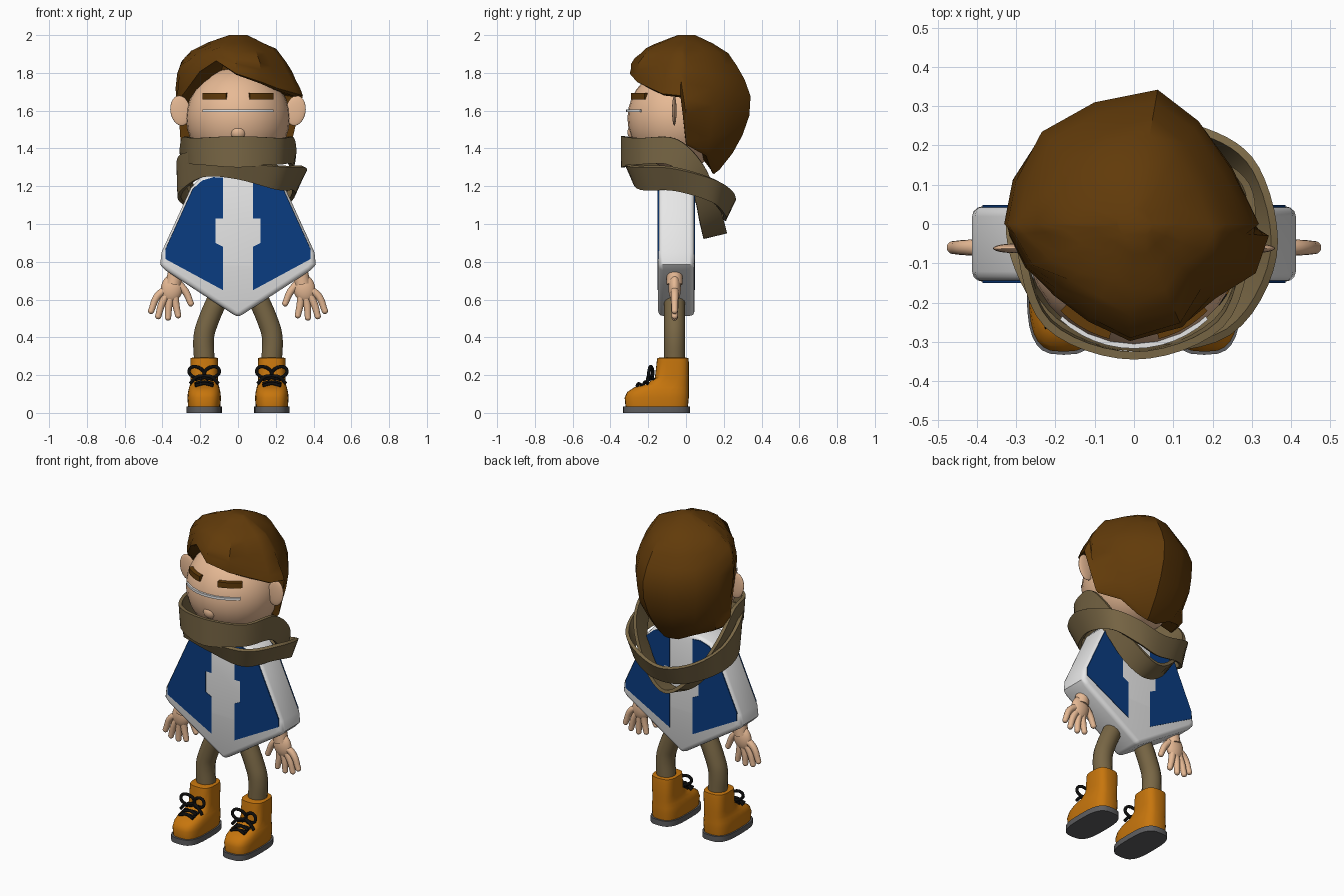
import bpy, bmesh, math, random
from mathutils import Vector

if "Cube" in bpy.data.objects:
    bpy.data.objects.remove(bpy.data.objects["Cube"])

random.seed(4)


def material(name, r, g, b):
    m = bpy.data.materials.new(name)
    m.diffuse_color = (r, g, b, 1)
    m.use_nodes = True
    m.node_tree.nodes["Principled BSDF"].inputs["Base Color"].default_value = m.diffuse_color
    return m


WHITE = material("white cloth", .83, .83, .83)
BLUE = material("blue cloth", .003, .045, .22)
HAIR = material("brown hair", .12, .043, .003)
SKIN = material("skin", .8, .49, .3)
OLIVE = material("olive cloth", .19, .135, .06)
BOOT = material("orange leather", .57, .18, .004)
SOLE = material("grey rubber", .11, .11, .115)
BLACK = material("black lace", .004, .004, .004)


def mesh_object(name, verts, faces, mat):
    me = bpy.data.meshes.new(name)
    me.from_pydata(verts, [], faces)
    bm = bmesh.new()
    bm.from_mesh(me)
    bmesh.ops.recalc_face_normals(bm, faces=bm.faces)
    bm.to_mesh(me)
    bm.free()
    me.materials.append(mat)
    ob = bpy.data.objects.new(name, me)
    bpy.context.collection.objects.link(ob)
    return ob


def loft(name, rings, mat, cap_start=True, cap_end=True):
    n = len(rings[0])
    faces = [(k * n + i, k * n + (i + 1) % n, (k + 1) * n + (i + 1) % n, (k + 1) * n + i)
             for k in range(len(rings) - 1) for i in range(n)]
    if cap_start:
        faces.append(tuple(range(n)))
    if cap_end:
        faces.append(tuple((len(rings) - 1) * n + i for i in range(n)))
    return mesh_object(name, [p for r in rings for p in r], faces, mat)


def slab(name, outline, y0, y1, mat):
    return loft(name, [[(x, y, z) for x, z in outline] for y in (y0, y1)], mat)


def ellipsoid(name, loc, radii, mat, tilt=0):
    bpy.ops.mesh.primitive_uv_sphere_add(segments=28, ring_count=16, location=loc, rotation=(0, tilt, 0))
    ob = bpy.context.object
    ob.name, ob.scale = name, radii
    ob.data.materials.append(mat)
    return ob


def tube(name, pts, radius, mat, taper=1, closed=False):
    cu = bpy.data.curves.new(name, 'CURVE')
    cu.dimensions, cu.bevel_depth, cu.bevel_resolution = '3D', radius, 5
    cu.resolution_u, cu.use_fill_caps = 5, True
    sp = cu.splines.new('BEZIER')
    sp.bezier_points.add(len(pts) - 1)
    sp.use_cyclic_u = closed
    for i, (bp, p) in enumerate(zip(sp.bezier_points, pts)):
        bp.co = p
        bp.handle_left_type = bp.handle_right_type = 'AUTO'
        bp.radius = 1 + (taper - 1) * i / (len(pts) - 1)
    cu.materials.append(mat)
    ob = bpy.data.objects.new(name, cu)
    bpy.context.collection.objects.link(ob)
    return ob


def interp(table, v):
    for (a, fa), (b, fb) in zip(table, table[1:]):
        if v <= b:
            return fa + (fb - fa) * max(0, (v - a) / (b - a))
    return table[-1][1]


# Poncho with blue panels on front and back
half = [(.385, .755), (.412, .785), (.405, .85), (.25, 1.19), (.2, 1.245), (.1, 1.27)]
outline = [(0, .505)] + half + [(-x, z) for x, z in reversed(half)]
poncho = slab("poncho", outline, -.147, .045, WHITE)
bev = poncho.modifiers.new("soft edge", 'BEVEL')
bev.width, bev.segments, bev.angle_limit = .026, 3, math.radians(50)
panel = [(.08, .65), (.385, .815), (.385, .865), (.24, 1.185), (.19, 1.23), (.13, 1.248), (.08, 1.245),
         (.08, 1.03), (.12, 1.03), (.12, .9), (.08, .88)]
for s in (1, -1):
    pts = [(x * s, z) for x, z in panel]
    slab("front_panel", pts, -.150, -.144, BLUE)
    slab("back_panel", pts, .042, .048, BLUE)

# Head, neck, ears and nose
ellipsoid("head", (0, -.04, 1.56), (.275, .27, .27), SKIN)
tube("neck", [(0, -.05, 1.2), (0, -.05, 1.36)], .085, SKIN)
ellipsoid("nose", (0, -.268, 1.485), (.045, .042, .045), SKIN)
for s in (1, -1):
    ellipsoid("ear", (s * .305, -.062, 1.6), (.053, .012, .08), SKIN, s * .15)


# Eyebrows and the thin closed eye line, wrapped round the face
def face_band(name, a0, a1, z0, z1, r0, r1, mat):
    rings = []
    for i in range(13):
        a = math.radians(a0 + (a1 - a0) * i / 12)
        rings.append([(r * math.sin(a), -.04 - r * math.cos(a), z)
                      for r, z in ((r0, z0), (r1, z0), (r1, z1), (r0, z1))])
    return loft(name, rings, mat)


for s in (1, -1):
    face_band("eyebrow", s * 14, s * 46, 1.66, 1.694, .22, .26, HAIR)
face_band("eye_line", -43, 43, 1.592, 1.607, .25, .277, WHITE)

# Hair: columns of (angle, outer radius, hem height) swept up a front or a back profile
columns = [(0, .32, 1.42), (30, .295, 1.36), (58, .315, 1.29), (80, .35, 1.265), (108, .33, 1.27),
           (135, .34, 1.32), (160, .34, 1.36), (180, .33, 1.36), (185, .32, 1.64), (202, .3, 1.7),
           (222, .28, 1.8), (245, .302, 1.86), (268, .308, 1.79), (295, .295, 1.745), (318, .297, 1.71),
           (338, .332, 1.68), (355, .34, 1.67)]
lower = [(1.26, .45), (1.34, .66), (1.42, .8), (1.52, .93), (1.68, 1)]
front = lower + [(1.8, .98), (1.87, .91), (1.94, .66), (2, .14)]
back = lower + [(1.8, .87), (1.87, .73), (1.92, .63), (1.95, .45), (2, .14)]


def hair_radius(a, r, z):
    k = interp(back if a < 165 or a > 310 else front, z)
    return r * (max(k, .9 * abs(math.cos(math.radians(a)))) if z < 1.6 else k)


rings = [[], []]
for a, r, hem in columns:
    c, s = math.cos(math.radians(a)), math.sin(math.radians(a))
    k = hair_radius(a, r, hem) * .93
    rings[0].append((c * r * .4, s * r * .4, hem + .03))
    rings[1].append((c * k, s * k, hem))
for t in (.03, .15, .28, .42, .56, .68, .78, .87, .94, 1):
    ring = []
    for a, r, hem in columns:
        z = hem + (2 - hem) * t
        k = hair_radius(a, r, z) * random.uniform(.98, 1.02)
        ring.append((k * math.cos(math.radians(a)), k * math.sin(math.radians(a)), z))
    rings.append(ring)
loft("hair", rings, HAIR)


# Scarf: two ribbons given by lower and upper edge points
def ribbon(name, pairs, mat):
    def spline(p, i, t):
        a, b, c, d = (Vector(p[(i + k) % len(p)]) for k in (-1, 0, 1, 2))
        return .5 * (2 * b + (c - a) * t + (2 * a - 5 * b + 4 * c - d) * t * t + (3 * b - a - 3 * c + d) * t ** 3)
    lo, up = zip(*pairs)
    row = [(spline(lo, i, k / 6), spline(up, i, k / 6)) for i in range(len(lo)) for k in range(6)]
    ob = loft(name, [[r[j] for r in row] for j in (0, 1)], mat, False, False)
    sol = ob.modifiers.new("thickness", 'SOLIDIFY')
    sol.thickness, sol.offset = .02, 0
    return ob


upper_half = [((.21, -.25, 1.315), (.22, -.255, 1.455)), ((.28, -.08, 1.31), (.29, -.05, 1.45)),
              ((.255, .03, 1.18), (.285, .1, 1.3)), ((.14, .075, 1.0), (.165, .18, 1.08))]
upper = [((0, -.335, 1.3), (0, -.335, 1.465))] + upper_half + [((0, .09, .93), (0, .215, .96))]
upper += [((-a[0], a[1], a[2]), (-b[0], b[1], b[2])) for a, b in reversed(upper_half)]
ribbon("scarf_upper_loop", upper, OLIVE)
ribbon("scarf_lower_loop", [
    ((0, -.275, 1.24), (0, -.315, 1.33)), ((.2, -.235, 1.185), (.24, -.275, 1.305)),
    ((.29, -.06, 1.18), (.355, -.08, 1.3)), ((.27, .13, 1.12), (.31, .14, 1.24)),
    ((.14, .2, 1.05), (.18, .235, 1.18)), ((0, .2, 1.02), (0, .255, 1.13)),
    ((-.16, .18, 1.05), (-.19, .22, 1.18)), ((-.29, .06, 1.11), (-.3, .08, 1.26)),
    ((-.3, -.08, 1.17), (-.305, -.08, 1.36)), ((-.18, -.23, 1.25), (-.2, -.25, 1.38))], OLIVE)

# Hands, legs and boots, mirrored left and right
fingers = [[(.365, .66), (.425, .62), (.46, .54)], [(.36, .65), (.402, .58), (.422, .512)],
           [(.35, .64), (.366, .57), (.37, .505)], [(.335, .64), (.33, .58), (.317, .517)],
           [(.325, .69), (.28, .645), (.25, .58)]]
boot_rings = [(.03, -.32, .01, .085), (.08, -.325, .015, .089), (.11, -.312, .015, .086),
              (.135, -.275, .015, .08), (.15, -.215, .015, .075), (.185, -.165, .015, .072),
              (.27, -.155, .015, .073), (.29, -.152, .012, .072), (.294, -.135, -.005, .055)]


def foot_ring(cx, z, y0, y1, rx):
    out = []
    for i in range(28):
        c, s = math.cos(math.tau * i / 28), math.sin(math.tau * i / 28)
        out.append((cx + rx * math.copysign(abs(c) ** .65, c),
                    (y0 + y1) / 2 + (y1 - y0) / 2 * math.copysign(abs(s) ** .65, s), z))
    return out


for s in (1, -1):
    tube("wrist", [(s * .32, -.06, .8), (s * .342, -.06, .68)], .042, SKIN)
    ellipsoid("palm", (s * .35, -.06, .66), (.058, .033, .075), SKIN, -s * .2)
    for f in fingers:
        tube("finger", [(s * x, -.06, z) for x, z in f], .023, SKIN, .72)
        ellipsoid("fingertip", (s * f[-1][0], -.06, f[-1][1]), (.0165, .0165, .0165), SKIN)
    tube("leg", [(s * .1, -.06, .62), (s * .158, -.06, .485), (s * .18, -.06, .41),
                 (s * .178, -.06, .27)], .056, OLIVE)
    cx = s * .179
    loft("boot", [foot_ring(cx, *r) for r in boot_rings], BOOT)
    loft("sole", [foot_ring(cx, z, -.333, .022, .094) for z in (0, .034)], SOLE)
    for y, z in ((-.178, .182), (-.21, .16), (-.245, .15)):
        for d in (1, -1):
            tube("lace", [(cx - .048 * d, y + .01, z - .004), (cx, y - .006, z + .005),
                          (cx + .048 * d, y - .014, z - .006)], .008, BLACK)
    for d in (1, -1):
        tube("lace_bow", [(cx, -.178, .195), (cx + d * .045, -.185, .245), (cx + d * .08, -.195, .225),
                          (cx + d * .055, -.195, .19)], .009, BLACK, closed=True)
        tube("lace_tail", [(cx, -.18, .195), (cx + d * .04, -.2, .19), (cx + d * .075, -.205, .155)], .009, BLACK)

# Bake curves and modifiers, then smooth shading with crisp edges
bpy.ops.object.select_all(action='SELECT')
bpy.context.view_layer.objects.active = poncho
bpy.ops.object.convert(target='MESH')
bpy.ops.object.shade_smooth_by_angle(angle=math.radians(35))
